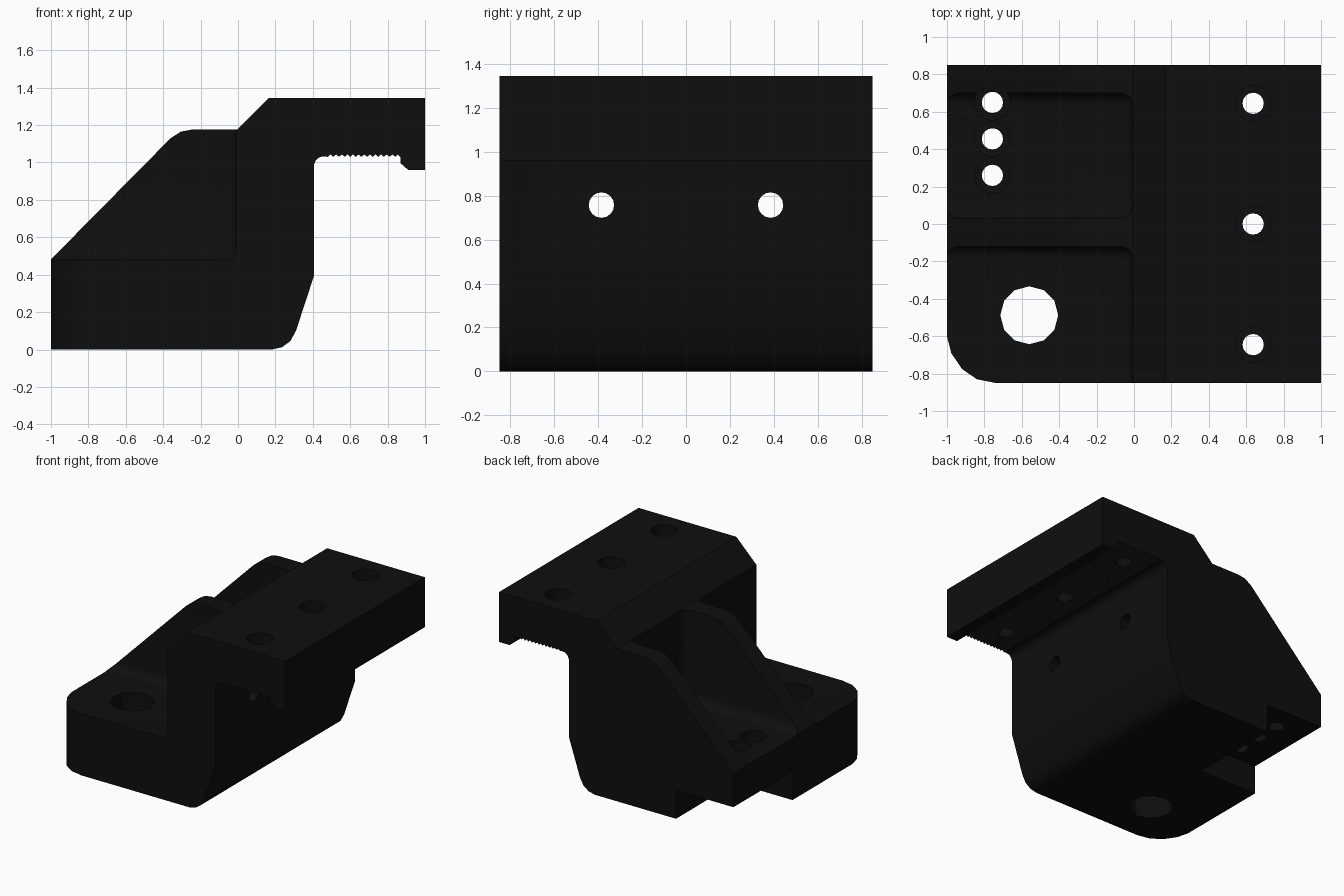
import bpy
import bmesh
import math
from mathutils import Matrix, Vector

cube = bpy.data.objects.get("Cube")
if cube:
    bpy.data.objects.remove(cube, do_unlink=True)

# Single matt black plastic
black = bpy.data.materials.new("matt_black")
colour = (0.0045, 0.0045, 0.0045, 1)
black.diffuse_color = colour
black.use_nodes = True
bsdf = black.node_tree.nodes["Principled BSDF"]
bsdf.inputs["Base Color"].default_value = colour
bsdf.inputs["Roughness"].default_value = 0.6

DEPTH = 0.85      # half depth along y
FLOOR = 0.478     # pocket floor height


def make_object(name, bm):
    bmesh.ops.recalc_face_normals(bm, faces=bm.faces[:])
    mesh = bpy.data.meshes.new(name)
    bm.to_mesh(mesh)
    bm.free()
    mesh.materials.append(black)
    obj = bpy.data.objects.new(name, mesh)
    bpy.context.collection.objects.link(obj)
    return obj


def prism(name, points, direction):
    """Extrude a closed outline of 3D points."""
    bm = bmesh.new()
    face = bm.faces.new([bm.verts.new(p) for p in points])
    out = bmesh.ops.extrude_face_region(bm, geom=[face])
    moved = [g for g in out["geom"] if isinstance(g, bmesh.types.BMVert)]
    bmesh.ops.translate(bm, verts=moved, vec=Vector(direction))
    return make_object(name, bm)


def box(name, lo, hi, radius=0.0):
    bm = bmesh.new()
    bmesh.ops.create_cube(bm, size=1)
    for v in bm.verts:
        v.co = Vector([(a + b) / 2 + c * (b - a) for a, b, c in zip(lo, hi, v.co)])
    if radius:
        bmesh.ops.bevel(bm, geom=bm.edges[:], offset=radius, segments=4,
                        profile=0.5, affect='EDGES')
    return make_object(name, bm)


def cylinder(name, centre, radius, length, axis='Z', sides=16):
    bm = bmesh.new()
    bmesh.ops.create_cone(bm, cap_ends=True, segments=sides, radius1=radius,
                          radius2=radius, depth=length)
    turn = Matrix.Rotation(math.pi / 2, 4, 'Y') if axis == 'X' else Matrix()
    bmesh.ops.transform(bm, matrix=Matrix.Translation(centre) @ turn, verts=bm.verts[:])
    return make_object(name, bm)


def cut(body, cutter):
    cutter.hide_render = True
    mod = body.modifiers.new("cut", 'BOOLEAN')
    mod.operation = 'DIFFERENCE'
    mod.solver = 'EXACT'
    mod.object = cutter
    bpy.context.view_layer.objects.active = body
    bpy.ops.object.modifier_apply(modifier=mod.name)
    bpy.data.objects.remove(cutter, do_unlink=True)


# Side profile: base, ribs, column and overhanging clamp arm
outline = [(-1, 0), (0.18, 0), (0.235, 0.012), (0.28, 0.045), (0.31, 0.1),
           (0.405, 0.39), (0.405, 0.985), (0.415, 1.01), (0.43, 1.025), (0.455, 1.033)]
# Grip serrations under the arm
TEETH = 13
for i in range(TEETH):
    x = 0.48 + i * 0.03
    outline += [(x, 1.03), (x + 0.015, 1.043)]
# Lip at the arm's end, arm top, chamfer and rib crest
outline += [(0.87, 1.025), (0.87, 0.995), (0.91, 0.96), (1, 0.96), (1, 1.345),
            (0.165, 1.345), (-0.005, 1.175), (-0.25, 1.175), (-0.305, 1.165),
            (-0.36, 1.13), (-1, 0.482)]
bracket = prism("clamp_bracket", [(x, -DEPTH, z) for x, z in outline], (0, 2 * DEPTH, 0))

# Filleted pockets that leave the two ribs standing
cut(bracket, box("back_pocket", (-1.5, 0.03, FLOOR), (-0.008, 0.70, 2), 0.065))
cut(bracket, box("front_pocket", (-1.5, -1.5, FLOOR), (-0.008, -0.12, 2), 0.065))

# Notch under the back corner of the base
cut(bracket, box("base_notch", (-1.5, 0.13, -0.5), (-0.51, 1.5, 0.22)))

# Rounded front corner of the base
corner = [(-1.2, -0.6), (-1, -0.6), (-0.977, -0.69), (-0.92, -0.775),
          (-0.84, -0.83), (-0.74, -DEPTH), (-0.74, -1.1), (-1.2, -1.1)]
cut(bracket, prism("corner_round", [(x, y, -0.3) for x, y in corner], (0, 0, 1.2)))

# Large hole through the base
cut(bracket, cylinder("base_hole", (-0.56, -0.488, 0.3), 0.155, 1.2, sides=12))

# Screw holes with counterbores in the base and the arm
screws = [(-0.757, y, FLOOR) for y in (0.65, 0.455, 0.26)]
screws += [(0.637, y, 1.345) for y in (0.645, 0.0, -0.645)]
for x, y, top in screws:
    cut(bracket, cylinder("screw_hole", (x, y, top), 0.057, 1.1))
    cut(bracket, cylinder("counterbore", (x, y, top + 0.05), 0.095, 0.3))

# Cross holes through the column
for y in (-0.385, 0.385):
    cut(bracket, cylinder("cross_hole", (0.2, y, 0.757), 0.058, 0.8, axis='X'))

# Soft shading on fillets and bores, crisp edges elsewhere
bpy.ops.object.select_all(action='DESELECT')
bracket.select_set(True)
bpy.context.view_layer.objects.active = bracket
bpy.ops.object.shade_smooth_by_angle(angle=math.radians(30))
